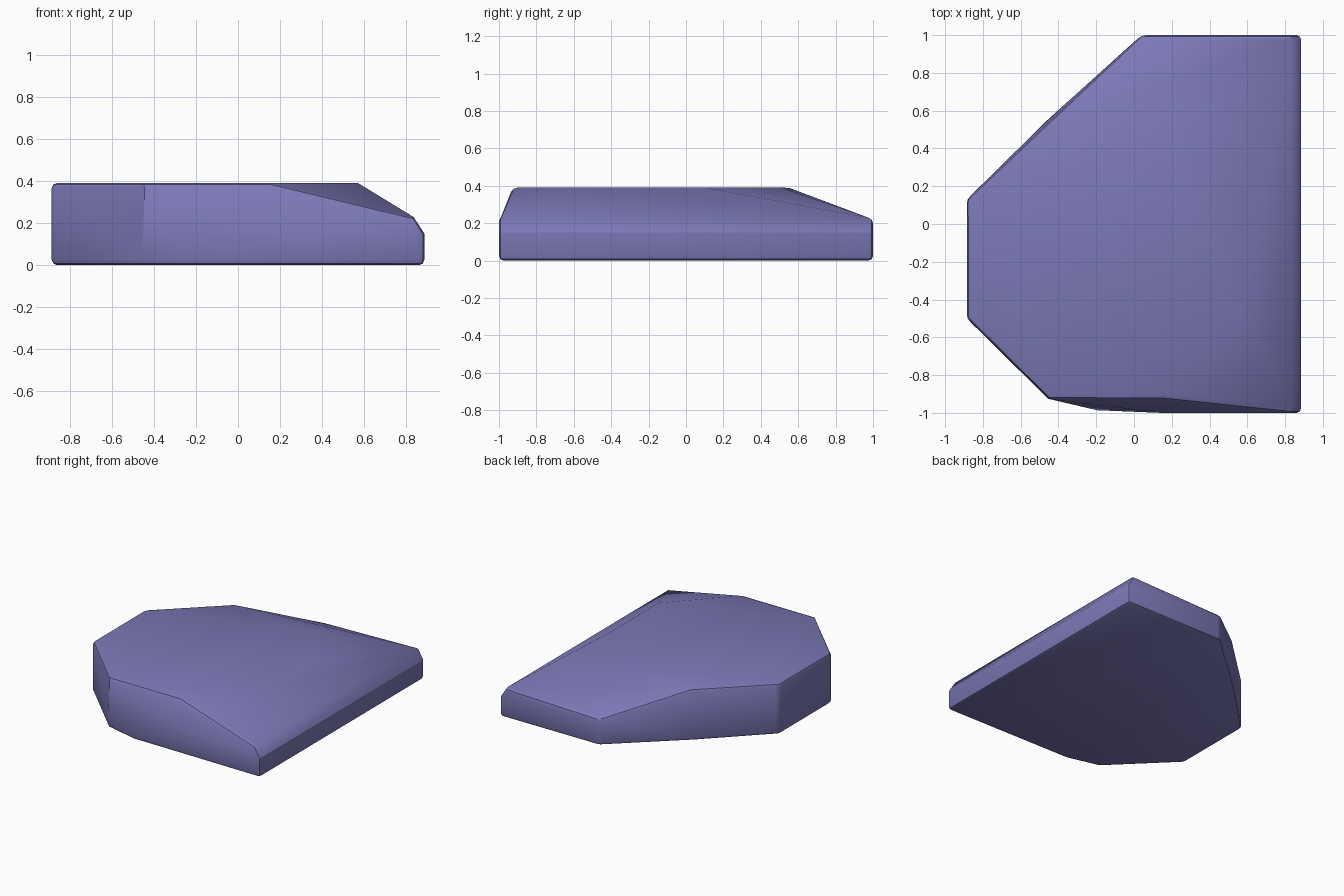
import bpy, bmesh, math

if "Cube" in bpy.data.objects:
    bpy.data.objects.remove(bpy.data.objects["Cube"])

# Outline of the flat top and of the base
H = 0.39
top = [(-0.885, 0.13), (-0.885, -0.5), (-0.455, -0.925), (0.15, -0.925),
       (0.57, -0.48), (0.57, 0.1), (0.18, 0.51), (-0.44, 0.55)]
base = [(-0.885, 0.13), (-0.885, -0.5), (-0.455, -0.925), (-0.2, -0.988),
        (0.15, -1), (0.885, -1), (0.885, 1), (0.04, 1), (-0.46, 0.55)]
# Low shoulder where the sloping facets meet the walls
shoulder = [(0.15, -1, 0.21), (0.04, 1, 0.2)]
for y in (-1, 1):
    shoulder += [(0.84, y, 0.225), (0.885, y, 0.15)]

points = [(x, y, H) for x, y in top] + [(x, y, 0) for x, y in base] + shoulder

# Faceted stone slab wrapped around the outlines
bm = bmesh.new()
for p in points:
    bm.verts.new(p)
hull = bmesh.ops.convex_hull(bm, input=bm.verts[:])
loose = [v for v in bm.verts if not v.link_faces]
bmesh.ops.delete(bm, geom=loose, context='VERTS')
bmesh.ops.dissolve_limit(bm, angle_limit=math.radians(2),
                         verts=bm.verts[:], edges=bm.edges[:])
bmesh.ops.recalc_face_normals(bm, faces=bm.faces[:])
mesh = bpy.data.meshes.new("stone_slab")
bm.to_mesh(mesh)
bm.free()
slab = bpy.data.objects.new("stone_slab", mesh)
bpy.context.collection.objects.link(slab)

# Worn edges
bevel = slab.modifiers.new("worn_edges", 'BEVEL')
bevel.width = 0.025
bevel.segments = 2
bevel.limit_method = 'ANGLE'
bevel.angle_limit = math.radians(36)

# Soft shading across the worn edges
bpy.context.view_layer.objects.active = slab
slab.select_set(True)
bpy.ops.object.modifier_apply(modifier=bevel.name)
bpy.ops.object.shade_smooth_by_angle(angle=math.radians(30))

# Slate violet stone
stone = bpy.data.materials.new("slate_violet")
stone.diffuse_color = (0.2, 0.19, 0.47, 1)
stone.use_nodes = True
stone.node_tree.nodes["Principled BSDF"].inputs["Base Color"].default_value = stone.diffuse_color
slab.data.materials.append(stone)
